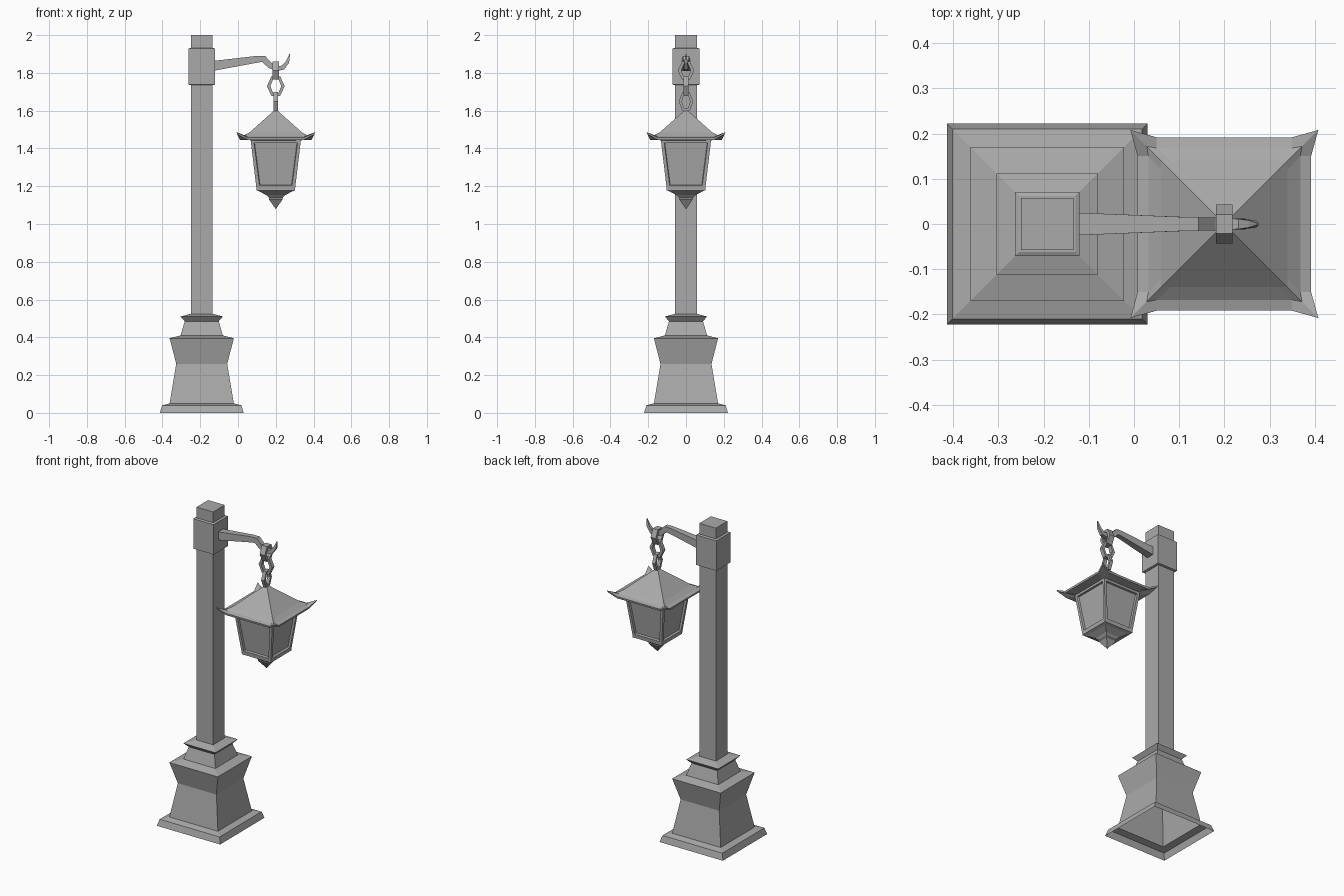
import bpy, bmesh
from math import cos, sin, pi
from mathutils import Vector

cube = bpy.data.objects.get("Cube")
if cube:
    bpy.data.objects.remove(cube)

# One cast-iron grey for everything
iron = bpy.data.materials.new("iron_grey")
iron.use_nodes = True
GREY = (0.4, 0.4, 0.4, 1)
iron.diffuse_color = GREY
iron.node_tree.nodes["Principled BSDF"].inputs["Base Color"].default_value = GREY

POST_X, LAMP_X = -0.192, 0.2


def finish(bm, name, fix_normals=True):
    if fix_normals:
        bmesh.ops.recalc_face_normals(bm, faces=bm.faces[:])
    mesh = bpy.data.meshes.new(name)
    bm.to_mesh(mesh)
    bm.free()
    mesh.materials.append(iron)
    obj = bpy.data.objects.new(name, mesh)
    bpy.context.collection.objects.link(obj)
    return obj


def loft(bm, rings, cap_start=False, cap_end=False, closed=False):
    """Bridge successive rings of points."""
    loops = [[bm.verts.new(p) for p in ring] for ring in rings]
    pairs = list(zip(loops, loops[1:])) + ([(loops[-1], loops[0])] if closed else [])
    for a, b in pairs:
        n = len(a)
        for i in range(n):
            j = (i + 1) % n
            bm.faces.new((a[i], a[j], b[j], b[i]))
    if cap_start:
        bm.faces.new(loops[0][::-1])
    if cap_end:
        bm.faces.new(loops[-1])


def square(x, half, z):
    return [(x + sx * half, sy * half, z)
            for sx, sy in ((-1, -1), (1, -1), (1, 1), (-1, 1))]


def tower(name, x, profile, cap_start=True, cap_end=True):
    """Square-section stack from (half width, height) pairs, bottom to top."""
    bm = bmesh.new()
    loft(bm, [square(x, h, z) for h, z in profile], cap_start, cap_end)
    return finish(bm, name, fix_normals=False)


# Stepped base, open underneath
tower("base", POST_X, [(0.222, 0), (0.21, 0.04), (0.17, 0.05), (0.135, 0.26),
                       (0.17, 0.395), (0.112, 0.41), (0.09, 0.485),
                       (0.112, 0.51), (0.057, 0.525)], cap_start=False)
tower("post", POST_X, [(0.058, 0.52), (0.058, 2)])
tower("collar", POST_X, [(0.058, 1.735), (0.071, 1.738), (0.071, 1.928), (0.062, 1.932)])

# Tapered arm ending in an upturned hook: x, z, half width, half height
arm = [(-0.125, 1.838, 0.025, 0.026), (0.10, 1.872, 0.016, 0.018),
       (0.135, 1.874, 0.015, 0.018), (0.172, 1.838, 0.014, 0.015),
       (0.205, 1.822, 0.013, 0.013), (0.238, 1.828, 0.011, 0.012),
       (0.262, 1.858, 0.008, 0.009), (0.274, 1.9, 0.002, 0.002)]
bm = bmesh.new()
sections = []
for i, (x, z, w, h) in enumerate(arm):
    before, after = arm[max(i - 1, 0)], arm[min(i + 1, len(arm) - 1)]
    along = Vector((after[0] - before[0], 0, after[1] - before[1])).normalized()
    up = Vector((-along.z, 0, along.x))
    if i == 0:
        up = Vector((0, 0, 1))
    centre = Vector((x, 0, z))
    sections.append([centre + up * (h * sz) + Vector((0, w * sy, 0))
                     for sy, sz in ((-1, -1), (1, -1), (1, 1), (-1, 1))])
loft(bm, sections, True, True)
finish(bm, "arm_hook")


def link(name, z, across_y, wide, tall, thick, depth):
    """Hexagonal chain link standing in the xz or yz plane."""
    bm = bmesh.new()
    rings = []
    for i in range(6):
        a = i * pi / 3
        ring = []
        for r, d in ((-1, -1), (1, -1), (1, 1), (-1, 1)):
            u = (wide + r * thick) * cos(a)
            v = (tall + r * thick) * sin(a)
            x, y = (d * depth, u) if across_y else (u, d * depth)
            ring.append((LAMP_X + x, y, z + v))
        rings.append(ring)
    loft(bm, rings, closed=True)
    finish(bm, name)


link("upper_link", 1.812, True, 0.034, 0.046, 0.009, 0.018)
link("middle_link", 1.73, False, 0.038, 0.05, 0.009, 0.012)
link("lower_link", 1.648, True, 0.03, 0.05, 0.008, 0.011)


def eave_ring(half, inner, tip, z, tip_z):
    """Twelve points: a square whose four corners can be drawn out and raised."""
    ring = []
    for k in range(4):
        c, s = round(cos(k * pi / 2)), round(sin(k * pi / 2))
        for px, py, pz in ((half, -inner, z), (half, inner, z), (tip, tip, tip_z)):
            ring.append((LAMP_X + c * px - s * py, s * px + c * py, pz))
    return ring


# Lantern roof with swept corners
bm = bmesh.new()
loft(bm, [eave_ring(0.13, 0.10, 0.13, 1.443, 1.443),
          eave_ring(0.19, 0.15, 0.204, 1.446, 1.474),
          eave_ring(0.192, 0.15, 0.208, 1.458, 1.486),
          eave_ring(0.168, 0.15, 0.172, 1.464, 1.468),
          eave_ring(0.14, 0.12, 0.14, 1.484, 1.484),
          eave_ring(0.004, 0.003, 0.004, 1.605, 1.605)], True, True)
finish(bm, "lantern_roof")

# Lantern body with a recessed pane in each side
bm = bmesh.new()
loft(bm, [square(LAMP_X, 0.102, 1.185), square(LAMP_X, 0.133, 1.445)], True, True)
bm.normal_update()
panes = [f for f in bm.faces if abs(f.normal.z) < 0.5]
bmesh.ops.inset_individual(bm, faces=panes, thickness=0.024, depth=0)
bmesh.ops.inset_individual(bm, faces=panes, thickness=0.004, depth=-0.012)
finish(bm, "lantern_body", fix_normals=False)

# Tapered underside and pointed drop
tower("lantern_foot", LAMP_X, [(0.03, 1.145), (0.055, 1.155), (0.085, 1.172),
                               (0.102, 1.178), (0.102, 1.188)])
tower("lantern_drop", LAMP_X, [(0.001, 1.08), (0.036, 1.13), (0.036, 1.138), (0.055, 1.158)])
